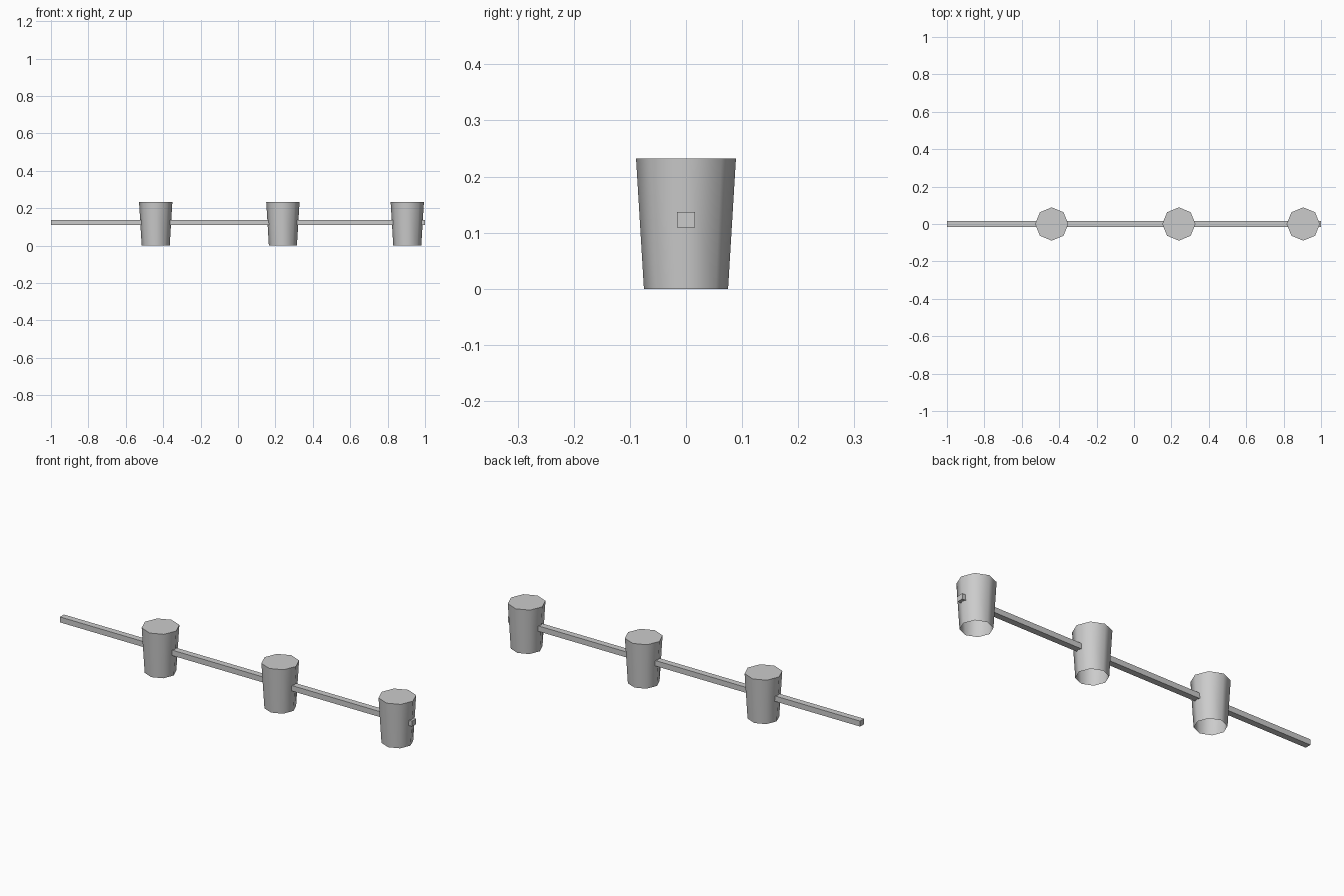
import bpy
import bmesh
import math

cube = bpy.data.objects.get("Cube")
if cube:
    bpy.data.objects.remove(cube, do_unlink=True)

grey = bpy.data.materials.new("light grey")
grey.use_nodes = True
colour = (0.6, 0.6, 0.6, 1)
grey.diffuse_color = colour
grey.node_tree.nodes["Principled BSDF"].inputs["Base Color"].default_value = colour


# Tapered eight-sided cup, closed on top and open underneath
def add_cup(name, x):
    height = 0.232
    bm = bmesh.new()
    bmesh.ops.create_cone(bm, cap_ends=True, segments=8,
                          radius1=0.075, radius2=0.089, depth=height)
    bm.normal_update()
    bottom = [f for f in bm.faces if f.normal.z < -0.9]
    bmesh.ops.delete(bm, geom=bottom, context="FACES_ONLY")
    bmesh.ops.translate(bm, verts=bm.verts, vec=(0, 0, height / 2))
    mesh = bpy.data.meshes.new(name)
    bm.to_mesh(mesh)
    bm.free()
    mesh.materials.append(grey)
    cup = bpy.data.objects.new(name, mesh)
    cup.location.x = x
    bpy.context.collection.objects.link(cup)
    bpy.ops.object.select_all(action="DESELECT")
    cup.select_set(True)
    bpy.context.view_layer.objects.active = cup
    bpy.ops.object.shade_smooth_by_angle(angle=math.radians(60))


for name, x in (("right_cup", -0.44), ("middle_cup", 0.24), ("left_cup", 0.905)):
    add_cup(name, x)

# Long rail running through the cups
bpy.ops.mesh.primitive_cube_add(size=1, location=(0, 0, 0.123))
rail = bpy.context.object
rail.name = "rail"
rail.scale = (2, 0.032, 0.028)
rail.data.materials.append(grey)
